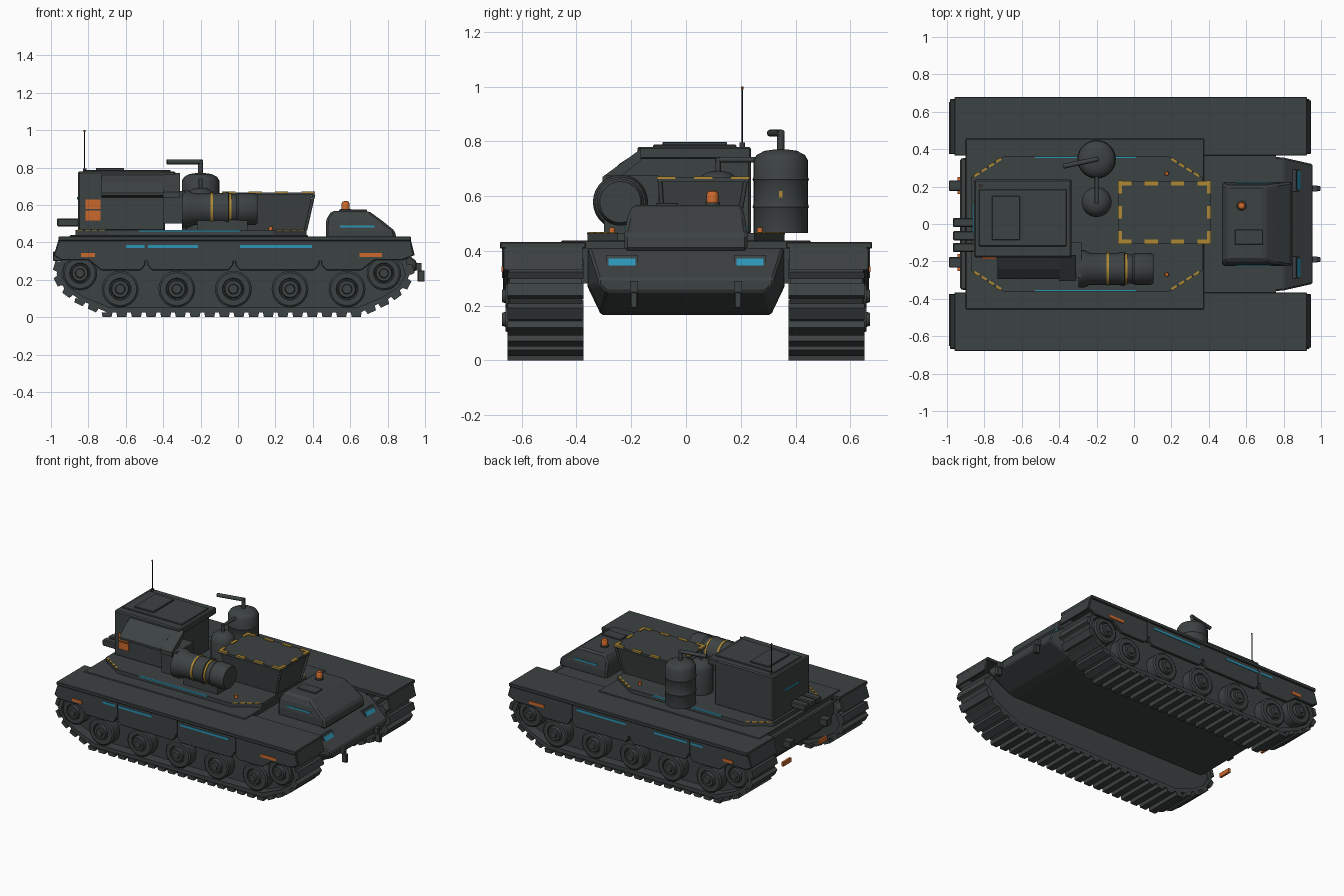
import bpy, bmesh, math
from mathutils import Vector

def mat(name, r, g, b):
    m = bpy.data.materials.new(name)
    m.diffuse_color = (r, g, b, 1)
    return m

BODY = mat("dark_grey", 0.046, 0.054, 0.054)
DARK = mat("near_black", 0.014, 0.017, 0.018)
CYAN = mat("cyan", 0.025, 0.30, 0.47)
ORANGE = mat("orange", 0.60, 0.14, 0.025)
YELLOW = mat("yellow", 0.42, 0.25, 0.035)

def finish(name, bm, m, smooth=False, bevel=0):
    bmesh.ops.recalc_face_normals(bm, faces=bm.faces)
    me = bpy.data.meshes.new(name)
    bm.to_mesh(me)
    bm.free()
    me.materials.append(m)
    if smooth:
        me.shade_smooth()
        me.set_sharp_from_angle(angle=math.radians(35))
    o = bpy.data.objects.new(name, me)
    bpy.context.collection.objects.link(o)
    if bevel:
        b = o.modifiers.new("bevel", 'BEVEL')
        b.width, b.segments = bevel, 1
    return o

def loft(name, rings, m=BODY, smooth=False, bevel=0):
    bm = bmesh.new()
    vs = [[bm.verts.new(p) for p in ring] for ring in rings]
    n = len(rings[0])
    for a, b in zip(vs, vs[1:]):
        for i in range(n):
            bm.faces.new((a[i], a[(i + 1) % n], b[(i + 1) % n], b[i]))
    bm.faces.new(vs[0])
    bm.faces.new(vs[-1])
    return finish(name, bm, m, smooth, bevel)

def prism(name, pts, axis, a, b, m=BODY, bevel=0):
    put = {'x': lambda p, t: (t, p[0], p[1]), 'y': lambda p, t: (p[0], t, p[1]),
           'z': lambda p, t: (p[0], p[1], t)}[axis]
    return loft(name, [[put(p, t) for p in pts] for t in (a, b)], m, False, bevel)

def rect(x0, x1, y0, y1, z):
    return [(x0, y0, z), (x1, y0, z), (x1, y1, z), (x0, y1, z)]

def box(name, x0, x1, y0, y1, z0, z1, m=BODY, bevel=0):
    return loft(name, [rect(x0, x1, y0, y1, z0), rect(x0, x1, y0, y1, z1)], m, False, bevel)

def lathe(name, prof, p, d, m=BODY, n=28):
    """Turned solid: prof holds (distance along d, radius)."""
    q = Vector(d).to_track_quat('Z', 'Y')
    ang = [2 * math.pi * i / n for i in range(n)]
    rings = [[Vector(p) + q @ Vector((r * math.cos(t), r * math.sin(t), h)) for t in ang] for h, r in prof]
    return loft(name, rings, m, True)

def rod(name, p, q, r, m=BODY, n=12):
    d = Vector(q) - Vector(p)
    return lathe(name, [(0, r), (d.length, r)], p, d, m, n)

def dashes(name, p, q, count, w=0.014, fill=0.6, h=0.006, m=YELLOW):
    """Row of thin plates between two points at one height."""
    p, q = Vector(p), Vector(q)
    d = (q - p) / count
    side = d.cross(Vector((0, 0, 1))).normalized() * w / 2
    up = Vector((0, 0, h))
    bm = bmesh.new()
    for i in range(count):
        a = p + d * (i + 0.5 - fill / 2)
        b = a + d * fill
        base = [a - side, b - side, b + side, a + side]
        lo, hi = [bm.verts.new(v) for v in base], [bm.verts.new(v + up) for v in base]
        bm.faces.new(lo)
        bm.faces.new(hi)
        for k in range(4):
            bm.faces.new((lo[k], lo[k - 1], hi[k - 1], hi[k]))
    return finish(name, bm, m)

# Hull tub
def section(x, w, wb, zt, zm, zb):
    half = [(w, zt), (w, zm), (wb, zb)]
    return [(x, y, z) for y, z in half] + [(x, -y, z) for y, z in reversed(half)]
loft("hull", [section(-0.93, 0.35, 0.30, 0.41, 0.33, 0.27), section(-0.82, 0.36, 0.31, 0.41, 0.27, 0.165),
              section(0.74, 0.36, 0.31, 0.41, 0.27, 0.165), section(0.80, 0.355, 0.31, 0.41, 0.27, 0.18),
              section(0.955, 0.32, 0.29, 0.30, 0.275, 0.25)], bevel=0.008)
prism("deck_slab", [(-0.46, 0.415), (-0.455, 0.438), (0.455, 0.438), (0.46, 0.415), (0.37, 0.40), (-0.37, 0.40)],
      'x', -0.90, 0.375, bevel=0.004)
octagon = [(-0.87, -0.25), (-0.70, -0.36), (0.19, -0.36), (0.365, -0.25),
           (0.365, 0.25), (0.19, 0.36), (-0.70, 0.36), (-0.87, 0.25)]
prism("platform", octagon, 'z', 0.435, 0.465)

# Running gear, skirts and fenders on both sides
path = [(-0.70, 0.025), (0.655, 0.025), (0.80, 0.095), (0.88, 0.155), (0.92, 0.23), (0.90, 0.30), (0.84, 0.345),
        (-0.88, 0.345), (-0.95, 0.30), (-0.97, 0.23), (-0.93, 0.155), (-0.85, 0.095)]
cen = Vector((-0.025, 0.2))
def walk(step):
    pts = [Vector(p) for p in path]
    total = sum((pts[i] - pts[i - 1]).length for i in range(len(pts)))
    n = round(total / step)
    for k in range(n):
        s = total * k / n
        for i in range(len(pts)):
            d = pts[(i + 1) % len(pts)] - pts[i]
            if s <= d.length:
                yield pts[i] + d.normalized() * s, d.normalized()
                break
            s -= d.length

def inset(t):
    return [(cen.x + (x - cen.x) * (1 - t / 0.95), cen.y + (z - cen.y) * (1 - t / 0.17)) for x, z in path]

wheels = [(x, 0.15, 0.098) for x in (-0.63, -0.327, -0.025, 0.278, 0.583)] + [(-0.845, 0.235, 0.092), (0.78, 0.235, 0.092)]
panels = [[(-0.955, 0.42), (-0.985, 0.33), (-0.945, 0.305), (-0.80, 0.305), (-0.73, 0.25), (-0.52, 0.25), (-0.495, 0.28), (-0.495, 0.42)],
          [(-0.485, 0.42), (-0.485, 0.28), (-0.46, 0.25), (-0.05, 0.25), (-0.025, 0.28), (-0.025, 0.42)],
          [(-0.015, 0.42), (-0.015, 0.28), (0.01, 0.25), (0.41, 0.25), (0.435, 0.28), (0.435, 0.42)],
          [(0.445, 0.42), (0.445, 0.28), (0.47, 0.25), (0.66, 0.25), (0.73, 0.305), (0.88, 0.305), (0.94, 0.33), (0.92, 0.42)]]
for s, side in ((-1, "right"), (1, "left")):
    # Track band: ring between outer and inner loops
    bm = bmesh.new()
    loops = [[bm.verts.new((x, s * y, z)) for x, z in pts]
             for pts, y in ((path, 0.38), (path, 0.645), (inset(0.025), 0.645), (inset(0.025), 0.38))]
    for j in range(4):
        a, b = loops[j], loops[(j + 1) % 4]
        for i in range(len(path)):
            bm.faces.new((a[i], a[i - 1], b[i - 1], b[i]))
    finish(side + "_track_band", bm, BODY)
    # Link pads
    bm = bmesh.new()
    for p, d in walk(0.078):
        out = Vector((d.y, -d.x))
        quad = [p - d * 0.029, p + d * 0.029, p + d * 0.024 + out * 0.025, p - d * 0.024 + out * 0.025]
        a, b = [[bm.verts.new((v.x, s * y, v.y)) for v in quad] for y in (0.375, 0.652)]
        bm.faces.new(a)
        bm.faces.new(b)
        for i in range(4):
            bm.faces.new((a[i], a[i - 1], b[i - 1], b[i]))
    finish(side + "_track_links", bm, BODY)
    prism(side + "_suspension_frame", inset(0.015), 'y', s * 0.39, s * 0.575)
    box(side + "_hull_sponson", -0.80, 0.76, s * 0.35, s * 0.40, 0.28, 0.41)
    for i, (x, z, r) in enumerate(wheels):
        lathe(f"{side}_wheel_{i}", [(0, r), (0.075, r), (0.083, r - 0.01), (0.083, r * 0.6), (0.076, r * 0.56),
              (0.076, r * 0.5), (0.095, r * 0.45), (0.095, r * 0.28), (0.107, r * 0.24)], (x, s * 0.565, z), (0, s, 0))
    for i, pts in enumerate(panels):
        prism(f"{side}_skirt_{i}", pts, 'y', s * 0.647, s * 0.668, bevel=0.004)
    for i, x in enumerate((-0.49, -0.02, 0.44)):
        box(f"{side}_skirt_joint_{i}", x - 0.01, x + 0.01, s * 0.64, s * 0.672, 0.30, 0.42)
    box(side + "_fender", -0.96, 0.925, s * 0.365, s * 0.68, 0.408, 0.432, bevel=0.004)
    for x, dx in ((0.92, 0.025), (-0.955, -0.03)):
        prism(side + "_mudflap", [(x, 0.43), (x + dx, 0.33), (x + dx * 0.4, 0.33), (x - dx * 0.6, 0.43)], 'y', s * 0.378, s * 0.66)
    for x0, x1 in ((-0.60, -0.215), (0.01, 0.395)):
        box(side + "_cyan_strip", x0, x1, s * 0.666, s * 0.671, 0.371, 0.386, CYAN)
    for x0, x1 in ((-0.84, -0.765), (0.65, 0.77)):
        box(side + "_side_marker", x0, x1, s * 0.666, s * 0.673, 0.322, 0.343, ORANGE)
    # Headlights on the sloped nose, tow hooks, tail lamps
    nose = [(0.835, 0.372), (0.865, 0.385), (0.895, 0.335), (0.865, 0.32)]
    prism(side + "_headlight_housing", nose, 'y', s * 0.175, s * 0.292)
    loft(side + "_headlight", [[(x + e, y, z) for x, z in ((0.868, 0.372), (0.889, 0.338)) for y in
         ((s * 0.185, s * 0.283) if z > 0.35 else (s * 0.283, s * 0.185))] for e in (0, 0.006)], CYAN)
    box(side + "_tow_mount", 0.93, 0.98, s * 0.175, s * 0.205, 0.25, 0.29)
    box(side + "_tow_hook", 0.96, 0.998, s * 0.177, s * 0.203, 0.19, 0.25, bevel=0.004)
    box(side + "_tail_mount", -0.99, -0.92, s * 0.205 - 0.028, s * 0.205 + 0.028, 0.30, 0.35, bevel=0.004)
    box(side + "_tail_lamp", -0.945, -0.93, s * 0.205 - 0.045, s * 0.205 + 0.045, 0.17, 0.2, ORANGE)
    # Cab side light and platform markings
    box(side + "_cab_strip", 0.545, 0.73, s * 0.215, s * 0.224, 0.48, 0.491, CYAN)
    dashes(side + "_rear_hazard", (-0.86, s * 0.253, 0.463), (-0.705, s * 0.353, 0.463), 4, 0.014, 0.7)
    dashes(side + "_front_hazard", (0.195, s * 0.353, 0.463), (0.355, s * 0.253, 0.463), 4, 0.014, 0.7)
    lathe(side + "_marker_stud", [(0, 0.012), (0.02, 0.01)], (0.175, s * 0.27, 0.465), (0, 0, 1), ORANGE, 12)
    box(side + "_platform_strip", -0.53, 0.01, s * 0.352, s * 0.362, 0.459, 0.467, CYAN)

# Cab
loft("cab", [rect(0.47, 0.85, -0.225, 0.225, 0.40), rect(0.47, 0.84, -0.225, 0.225, 0.46),
             rect(0.47, 0.765, -0.215, 0.215, 0.52), rect(0.50, 0.70, -0.195, 0.205, 0.567)], bevel=0.012)
box("cab_hatch", 0.54, 0.69, -0.11, -0.03, 0.56, 0.575, bevel=0.003)
lathe("beacon_base", [(0, 0.028), (0.012, 0.028)], (0.575, 0.097, 0.565), (0, 0, 1))
lathe("beacon", [(0, 0.022), (0.03, 0.022), (0.04, 0.016), (0.044, 0.006)], (0.575, 0.097, 0.577), (0, 0, 1), ORANGE, 16)

# Engine housing with roof hatch, sloped side pod and support arm
box("engine_housing", -0.855, -0.39, -0.178, 0.237, 0.46, 0.78, bevel=0.008)
box("roof_rim", -0.83, -0.36, -0.12, 0.185, 0.775, 0.788, bevel=0.004)
box("roof_hatch", -0.76, -0.61, -0.085, 0.15, 0.785, 0.798, bevel=0.003)
box("roof_overhang", -0.42, -0.335, -0.178, 0.237, 0.735, 0.78, bevel=0.006)
prism("support_arm", [(-0.165, 0.73), (-0.165, 0.772), (-0.305, 0.67), (-0.305, 0.64), (-0.28, 0.64)], 'x', -0.40, -0.31)
prism("side_pod", [(-0.17, 0.64), (-0.17, 0.765), (-0.24, 0.72), (-0.295, 0.665), (-0.295, 0.65)], 'x', -0.73, -0.39)
for i, z in enumerate((0.518, 0.577)):
    box(f"orange_vent_{i}", -0.815, -0.735, -0.186, -0.176, z, z + 0.052, ORANGE)
box("rear_light_strip", -0.861, -0.853, -0.05, 0.11, 0.63, 0.642, CYAN)
for i, y in enumerate((0.008, -0.063, -0.126)):
    box(f"exhaust_{i}", -0.968, -0.85, y - 0.025, y + 0.025, 0.485, 0.528, bevel=0.006)
rod("antenna", (-0.82, 0.205, 0.77), (-0.82, 0.205, 0.99), 0.003, DARK, 8)
rod("antenna_base", (-0.82, 0.205, 0.77), (-0.82, 0.205, 0.795), 0.01)
rod("antenna_tip", (-0.82, 0.205, 0.99), (-0.82, 0.205, 1.0), 0.005, ORANGE, 8)

# Lying drum
lathe("drum", [(0, 0.1), (0.03, 0.1), (0.06, 0.086), (0.21, 0.086), (0.245, 0.092), (0.25, 0.078), (0.29, 0.078), (0.30, 0.086),
               (0.385, 0.086), (0.402, 0.075)], (-0.297, -0.24, 0.578), (1, 0, 0))
for i, (x, r) in enumerate(((-0.148, 0.09), (-0.05, 0.084))):
    lathe(f"drum_band_{i}", [(0, r), (0.015, r)], (x, -0.24, 0.578), (1, 0, 0), YELLOW)
box("drum_cradle", -0.22, 0.05, -0.30, -0.18, 0.46, 0.52)
box("drum_mount", -0.40, -0.28, -0.29, -0.10, 0.50, 0.675)

# Cargo bin with dashed rim
loft("bin", [rect(-0.03, 0.36, -0.07, 0.185, 0.46), rect(-0.07, 0.395, -0.095, 0.215, 0.655)])
box("bin_rim", -0.085, 0.41, -0.105, 0.228, 0.652, 0.667)
for i, (p, q, n) in enumerate((((-0.12, -0.095), (0.445, -0.095), 4), ((-0.12, 0.218), (0.445, 0.218), 4),
                               ((-0.075, -0.14), (-0.075, 0.265), 3), ((0.4, -0.14), (0.4, 0.265), 3))):
    dashes(f"bin_dashes_{i}", (*p, 0.663), (*q, 0.663), n, 0.022, 0.5, 0.009)
for i, y in enumerate((-0.095, 0.218)):
    rod(f"bin_brace_{i}", (0.405, y, 0.655), (0.362, y * 0.85, 0.465), 0.008)

# Tanks and pipes
lathe("large_tank", [(0, 0.1), (0.09, 0.1), (0.095, 0.103), (0.105, 0.1), (0.19, 0.1), (0.195, 0.103), (0.205, 0.1), (0.265, 0.1),
                     (0.285, 0.088), (0.30, 0.06), (0.305, 0.025)], (-0.20, 0.346, 0.465), (0, 0, 1))
lathe("small_tank", [(0, 0.08), (0.17, 0.08), (0.20, 0.07), (0.22, 0.045), (0.226, 0.02)], (-0.20, 0.117, 0.465), (0, 0, 1))
rod("vent_pipe", (-0.20, 0.346, 0.76), (-0.20, 0.346, 0.838), 0.013)
rod("vent_spout", (-0.19, 0.348, 0.83), (-0.38, 0.308, 0.83), 0.013)
rod("link_riser", (-0.20, 0.117, 0.68), (-0.20, 0.117, 0.74), 0.01)
rod("link_pipe", (-0.20, 0.11, 0.733), (-0.20, 0.30, 0.733), 0.01)
box("tank_label", -0.104, -0.096, 0.34, 0.352, 0.595, 0.618, YELLOW)
